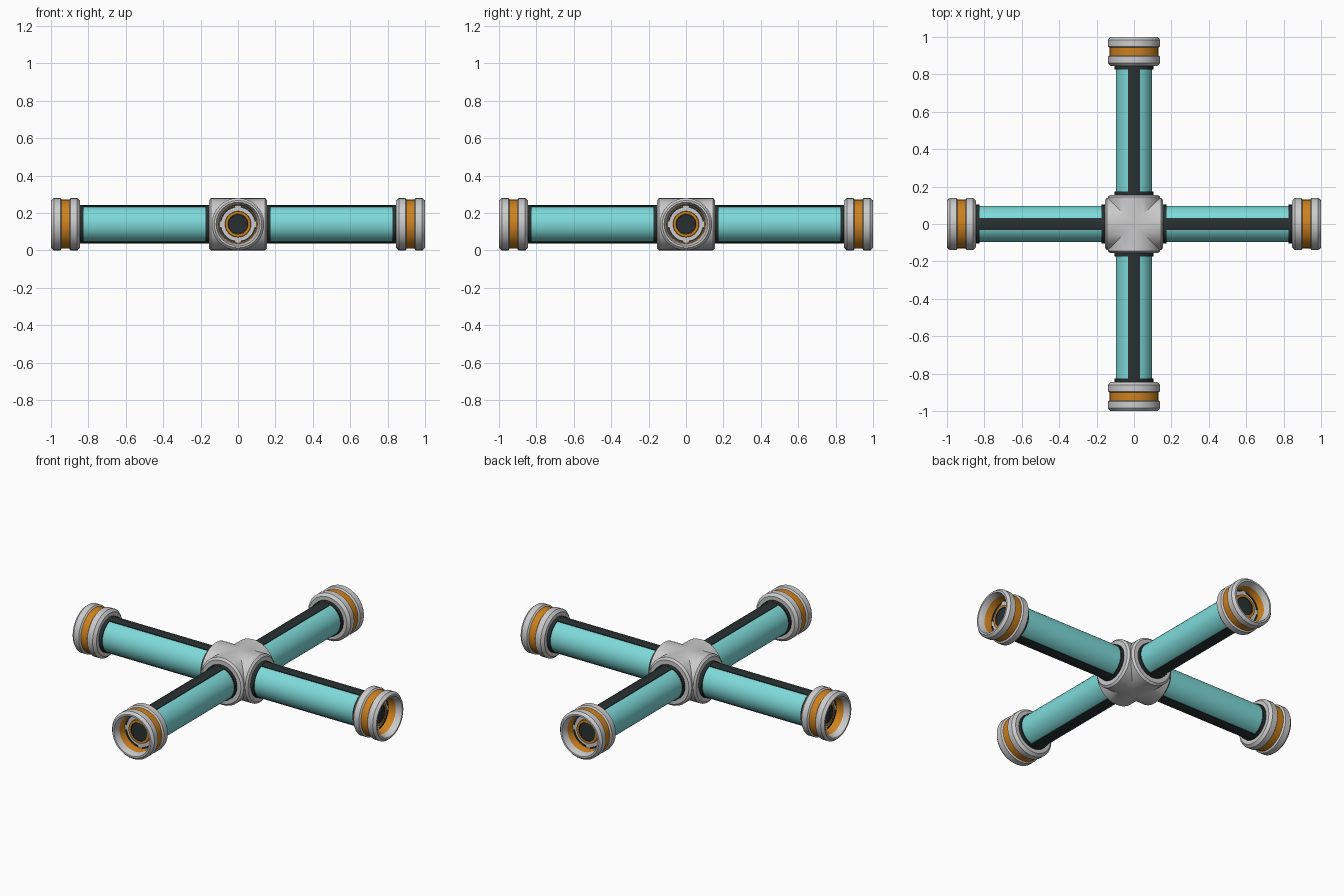
import bpy, bmesh
from math import sin, cos, pi, radians
from mathutils import Matrix, Vector

cube = bpy.data.objects.get("Cube")
if cube:
    bpy.data.objects.remove(cube, do_unlink=True)

AXIS_Z = 0.14      # height of the tube axes
SIDES = 32
GREY, TEAL, DARK, ORANGE = range(4)


def material(name, rgb):
    m = bpy.data.materials.new(name)
    m.use_nodes = True
    m.diffuse_color = (*rgb, 1)
    m.node_tree.nodes["Principled BSDF"].inputs["Base Color"].default_value = (*rgb, 1)
    return m


MATS = [material("light grey", (0.6, 0.6, 0.6)),
        material("teal glass", (0.21, 0.7, 0.7)),
        material("charcoal", (0.022, 0.03, 0.031)),
        material("orange", (0.62, 0.22, 0.012))]


def sweep(bm, profile, turn, start=0, end=2 * pi, steps=SIDES, closed=False):
    """Spin (x, radius, material) points about the x axis, then turn about z.
    An x of None is mitred, so that four arms meet along the diagonals."""
    spin = Matrix.Rotation(turn, 4, "Z")
    full = abs(end - start - 2 * pi) < 1e-6
    rings = []
    for i in range(steps if full else steps + 1):
        a = start + (end - start) * i / steps
        ring = []
        for x, r, _ in profile:
            y = r * sin(a)
            p = Vector((abs(y) if x is None else x, y, r * cos(a)))
            ring.append(bm.verts.new(spin @ p + Vector((0, 0, AXIS_Z))))
        rings.append(ring)
    n = len(profile)
    for i in range(steps):
        a, b = rings[i], rings[(i + 1) % len(rings)]
        for j in range(n if closed else n - 1):
            k = (j + 1) % n
            bm.faces.new((a[j], a[k], b[k], b[j])).material_index = profile[j][2]
    if not full:
        for ring in (rings[0], rings[-1]):
            bm.faces.new(ring).material_index = profile[0][2]


def finish(name, bm):
    bmesh.ops.remove_doubles(bm, verts=bm.verts, dist=1e-5)
    bmesh.ops.dissolve_degenerate(bm, edges=bm.edges, dist=1e-6)
    bmesh.ops.recalc_face_normals(bm, faces=bm.faces)
    mesh = bpy.data.meshes.new(name)
    bm.to_mesh(mesh)
    bm.free()
    used = sorted({p.material_index for p in mesh.polygons})
    for i in used:
        mesh.materials.append(MATS[i])
    for p in mesh.polygons:
        p.material_index = used.index(p.material_index)
    ob = bpy.data.objects.new(name, mesh)
    bpy.context.collection.objects.link(ob)
    bpy.ops.object.select_all(action="DESELECT")
    ob.select_set(True)
    bpy.context.view_layer.objects.active = ob
    bpy.ops.object.shade_smooth_by_angle(angle=radians(25))
    return ob


def lathe(name, profile, turn):
    bm = bmesh.new()
    sweep(bm, profile, turn)
    return finish(name, bm)


# Hub: four mitred arms forming a cross vault
hub = bmesh.new()
for q in range(4):
    sweep(hub, [(None, 0.14, GREY), (0.145, 0.14, GREY), (0.155, 0.128, GREY),
                (0.155, 0, GREY)], q * pi / 2)
finish("hub", hub)

# Docking collar: grey rim, orange groove, recessed hatch
COLLAR = [(0.845, 0, GREY), (0.845, 0.125, GREY), (0.86, 0.14, GREY),
          (0.895, 0.14, GREY), (0.902, 0.131, ORANGE), (0.943, 0.131, GREY),
          (0.95, 0.14, GREY), (0.985, 0.14, GREY), (1.0, 0.127, GREY),
          (1.0, 0.117, GREY), (0.965, 0.105, ORANGE), (0.92, 0.1, GREY),
          (0.92, 0.07, ORANGE), (0.932, 0.068, ORANGE), (0.932, 0.054, DARK),
          (0.928, 0.052, DARK), (0.928, 0, DARK)]

for q, side in enumerate(("left", "back", "right", "front")):
    turn = q * pi / 2
    lathe(side + "_tube", [(0.15, 0, TEAL), (0.15, 0.097, TEAL),
                           (0.85, 0.097, TEAL), (0.85, 0, TEAL)], turn)

    # Dark seals where the tube meets the hub and the collar
    for part, x in (("inner", 0.153), ("outer", 0.825)):
        lathe(f"{side}_{part}_seal", [(x, 0, DARK), (x, 0.103, DARK),
                                      (x + 0.022, 0.103, DARK),
                                      (x + 0.022, 0, DARK)], turn)

    # Dark spines along the top and bottom of the tube
    half = radians(18)
    for part, mid in (("top", 0), ("bottom", pi)):
        bm = bmesh.new()
        sweep(bm, [(0.16, 0.09, DARK), (0.16, 0.102, DARK), (0.84, 0.102, DARK),
                   (0.84, 0.09, DARK)], turn, mid - half, mid + half, 4, True)
        finish(f"{side}_{part}_spine", bm)

    lathe(side + "_collar", COLLAR, turn)

    # Dark slots around the hatch
    bm = bmesh.new()
    for k in range(4):
        mid = pi / 4 + k * pi / 2
        sweep(bm, [(0.918, 0.09, DARK), (0.923, 0.09, DARK), (0.923, 0.098, DARK),
                   (0.918, 0.098, DARK)], turn, mid - half * 2, mid + half * 2, 6, True)
    finish(side + "_hatch_slots", bm)
